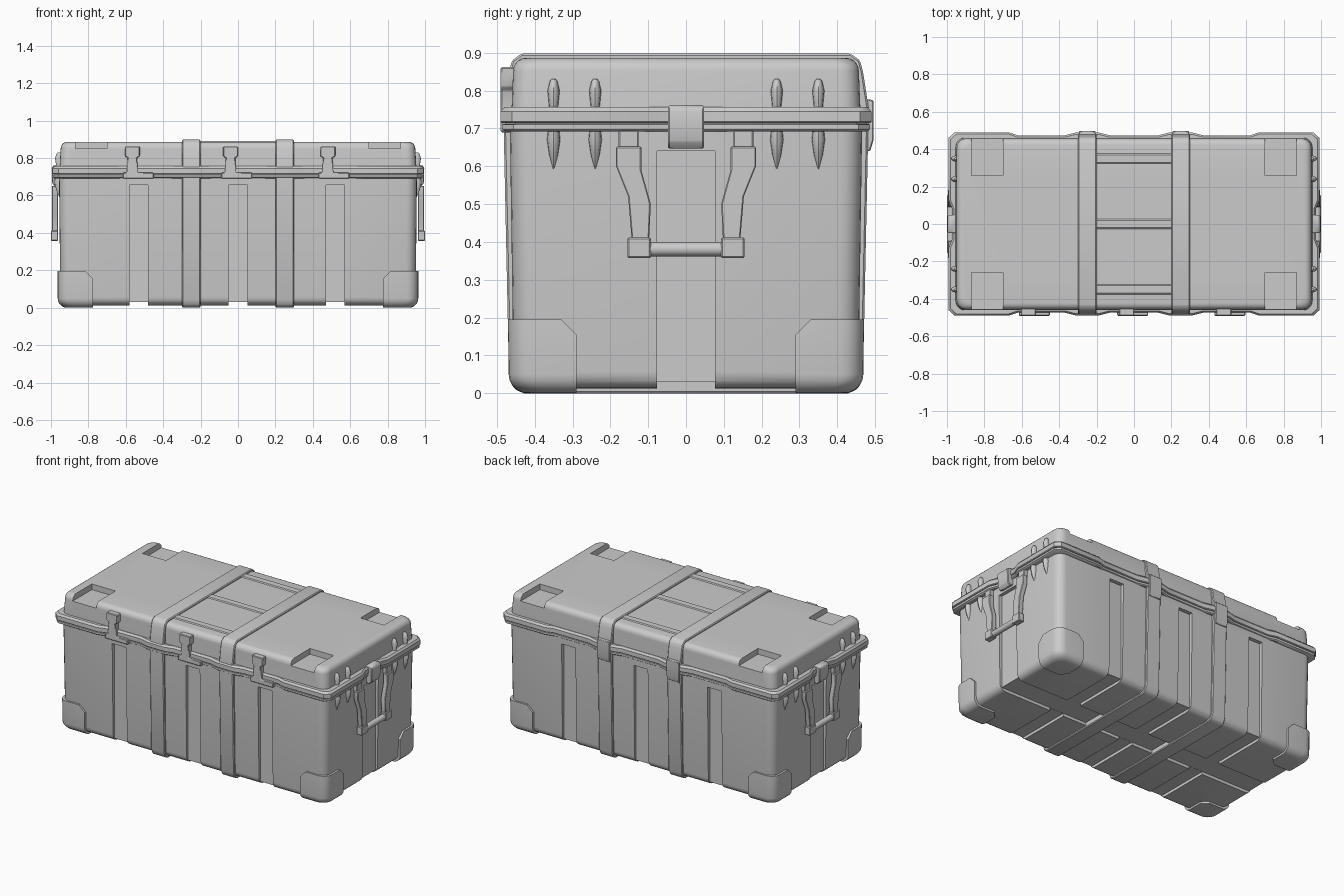
import bpy, bmesh, math
from mathutils import Vector

if "Cube" in bpy.data.objects:
    bpy.data.objects.remove(bpy.data.objects["Cube"], do_unlink=True)

GREY = (0.6, 0.6, 0.6, 1)
mat = bpy.data.materials.new("plain grey plastic")
mat.use_nodes = True
mat.diffuse_color = GREY
bsdf = mat.node_tree.nodes["Principled BSDF"]
bsdf.inputs["Base Color"].default_value = GREY
bsdf.inputs["Roughness"].default_value = 0.6


def activate(ob):
    bpy.ops.object.select_all(action='DESELECT')
    ob.select_set(True)
    bpy.context.view_layer.objects.active = ob


def smooth(ob):
    activate(ob)
    bpy.ops.object.shade_smooth_by_angle(angle=math.radians(35))


def loft(name, rings, bevel=0, segments=2):
    """Skin closed rings of points, cap both ends, optionally bevel."""
    bm = bmesh.new()
    loops = [[bm.verts.new(p) for p in ring] for ring in rings]
    n = len(loops[0])
    for lo, hi in zip(loops, loops[1:]):
        for i in range(n):
            j = (i + 1) % n
            bm.faces.new((lo[i], lo[j], hi[j], hi[i]))
    bm.faces.new(loops[0][::-1])
    bm.faces.new(loops[-1])
    bmesh.ops.recalc_face_normals(bm, faces=bm.faces)
    if bevel:
        edges = [e for e in bm.edges if e.calc_face_angle(0) > 0.5]
        bmesh.ops.bevel(bm, geom=edges, offset=bevel, segments=segments,
                        profile=0.5, affect='EDGES')
    mesh = bpy.data.meshes.new(name)
    bm.to_mesh(mesh)
    bm.free()
    mesh.materials.append(mat)
    ob = bpy.data.objects.new(name, mesh)
    bpy.context.collection.objects.link(ob)
    smooth(ob)
    return ob


def prism(name, outline, axis, start, end, bevel=0, segments=2):
    """Extrude a 2D outline along x, y or z."""
    def at(p, c):
        v = list(p)
        v.insert("xyz".index(axis), c)
        return v
    return loft(name, [[at(p, c) for p in outline] for c in (start, end)], bevel, segments)


def box(name, x, y, z, bevel=0, segments=2):
    return prism(name, [(x[0], y[0]), (x[1], y[0]), (x[1], y[1]), (x[0], y[1])],
                 "z", z[0], z[1], bevel, segments)


def round_rect(hx, hy, r, z):
    pts = []
    for k, (sx, sy) in enumerate(((1, 1), (-1, 1), (-1, -1), (1, -1))):
        for i in range(6):
            a = math.pi / 2 * (k + i / 5)
            pts.append((sx * (hx - r) + r * math.cos(a), sy * (hy - r) + r * math.sin(a), z))
    return pts


def shell(name, low, high, r, round_bottom, round_top):
    """Rounded box; low and high are (z, half x, half y)."""
    rings = []
    steps = [math.pi / 2 * i / 5 for i in range(6)]
    for (z, hx, hy), e, up in ((low, round_bottom, -1), (high, round_top, 1)):
        for a in (steps if up > 0 else steps[::-1]):
            d = e * (1 - math.cos(a))
            rings.append(round_rect(hx - d, hy - d, r, z - up * e * (1 - math.sin(a))))
            if not e:
                break
    return loft(name, rings)


def boolean(ob, cutter, operation):
    mod = ob.modifiers.new("cut", 'BOOLEAN')
    mod.operation, mod.solver, mod.object = operation, 'EXACT', cutter
    activate(ob)
    bpy.ops.object.modifier_apply(modifier=mod.name)
    bpy.data.objects.remove(cutter, do_unlink=True)
    smooth(ob)


# Tub with grooves wrapping its sides and underside
tub = shell("tub", (0.012, 0.95, 0.456), (0.72, 0.957, 0.466), 0.055, 0.045, 0)
DEEP = 0.018
for x in (-0.53, 0, 0.52):
    span = (x - 0.05, x + 0.05)
    boolean(tub, box("cut", span, (-0.6, 0.6), (-0.1, 0.012 + DEEP)), 'DIFFERENCE')
    for s in (-1, 1):
        y = sorted((s * (0.459 - DEEP), s * 0.6))
        boolean(tub, box("cut", span, y, (-0.1, 0.655)), 'DIFFERENCE')
boolean(tub, box("cut", (-1.1, 1.1), (-0.077, 0.077), (-0.1, 0.013 + DEEP)), 'DIFFERENCE')
for s in (-1, 1):
    x = sorted((s * (0.953 - DEEP), s * 1.1))
    boolean(tub, box("cut", x, (-0.077, 0.077), (-0.1, 0.64)), 'DIFFERENCE')

# Lid with open pockets at its corners
lid = shell("lid", (0.73, 0.955, 0.462), (0.887, 0.948, 0.457), 0.05, 0, 0.035)
for sx in (-1, 1):
    for sy in (-1, 1):
        boolean(lid, box("cut", sorted((sx * 0.70, sx * 0.87)), sorted((sy * 0.26, sy * 0.6)),
                         (0.85, 1)), 'DIFFERENCE')

# Low ribs across the lid centre
for i, y in enumerate((-0.35, 0, 0.35)):
    prism(f"lid_rib_{i}", [(y - 0.035, 0.88), (y - 0.02, 0.892), (y + 0.02, 0.892), (y + 0.035, 0.88)],
          "x", -0.205, 0.205)

# Bands wrapping the whole case
half = [(0.43, 0), (0.455, 0.012), (0.468, 0.045), (0.482, 0.70), (0.482, 0.76),
        (0.468, 0.85), (0.46, 0.88), (0.435, 0.898)]
band_outline = half + [(-y, z) for y, z in reversed(half)]
for side, x in (("right", -0.25), ("left", 0.25)):
    prism(f"{side}_band", band_outline, "x", x - 0.05, x + 0.05, 0.005, 1)

# Corner guards on the foot of the tub
for sx in (-1, 1):
    for sy in (-1, 1):
        guard = shell("corner_guard", (0, 0.964, 0.469), (0.4, 0.966, 0.472), 0.06, 0.05, 0)
        region = box("cut", sorted((sx * 0.775, sx * 1.3)), sorted((sy * 0.29, sy * 0.8)),
                     (-0.5, 0.195), 0.04, 1)
        boolean(guard, region, 'INTERSECT')

# Stepped rim: lid lip over tub lip
quarter = [(0.13, 0.474), (0.19, 0.489), (0.31, 0.489), (0.37, 0.474), (0.62, 0.474),
           (0.67, 0.49), (0.96, 0.49), (0.992, 0.46), (0.992, 0.13), (0.972, 0.08)]
right_side = quarter + [(x, -y) for x, y in reversed(quarter)]
rim = right_side + [(-x, -y) for x, y in right_side]


def inset(d, z):
    return [(x - math.copysign(d, x) * (abs(x) > 0.9), y - math.copysign(d, y) * (abs(y) > 0.4), z)
            for x, y in rim]


loft("lid_lip", [inset(0.004, 0.714), inset(0, 0.718), inset(0, 0.745), inset(0.01, 0.757)])
loft("tub_lip", [inset(0.012, 0.692), inset(0.004, 0.698), inset(0.004, 0.710), inset(0.008, 0.712)])
loft("lip_seal", [inset(0.012, 0.705), inset(0.012, 0.72)])

# Front latches
latch = [(-0.05, 0.69), (0.115, 0.69), (0.115, 0.722), (0.03, 0.722), (0.025, 0.80), (0.04, 0.81),
         (0.04, 0.862), (-0.04, 0.862), (-0.04, 0.81), (-0.025, 0.80), (-0.03, 0.722), (-0.05, 0.722)]
for i, c in enumerate((-0.565, -0.04, 0.48)):
    prism(f"front_latch_{i}", [(c + x, z) for x, z in latch], "y", -0.491, -0.45, 0.004, 1)

# Back hinges
for side, x in (("right", -0.25), ("left", 0.25)):
    prism(f"{side}_hinge", [(0.46, 0.64), (0.487, 0.64), (0.496, 0.67), (0.496, 0.775), (0.46, 0.78)],
          "x", x - 0.045, x + 0.045, 0.003, 1)


# Pointed fins above and below the rim
def fin(name, s, y, profile):
    rings = [[(s * 0.953 + 1.6 * r * math.cos(a), y + r * math.sin(a), z)
              for a in (math.tau * i / 12 for i in range(12))] for z, r in profile]
    loft(name, rings)


for side, s in (("right", -1), ("left", 1)):
    for y in (-0.35, -0.24, 0.24, 0.35):
        fin(f"{side}_lower_fin", s, y, ((0.59, 0.001), (0.63, 0.012), (0.67, 0.018), (0.70, 0.015)))
        fin(f"{side}_upper_fin", s, y, ((0.75, 0.011), (0.80, 0.016), (0.825, 0.010), (0.831, 0.005)))

    # End clip
    prism(f"{side}_clip", [(s * 0.94, 0.66), (s * 0.975, 0.645), (s * 0.993, 0.665),
                           (s * 0.996, 0.75), (s * 0.985, 0.762), (s * 0.94, 0.762)],
          "y", -0.047, 0.047, 0.004, 1)

    # Drop handle: hanger plates, arms, feet and grip
    for m in (-1, 1):
        out = sorted((s * 0.94, s * 0.982))
        box(f"{side}_handle_hanger", out, sorted((m * 0.125, m * 0.178)), (0.645, 0.695), 0.003, 1)
        arm = [(0.118, 0.652), (0.185, 0.652), (0.185, 0.60), (0.153, 0.52), (0.143, 0.40),
               (0.098, 0.40), (0.093, 0.50), (0.118, 0.59)]
        prism(f"{side}_handle_arm", [(m * y, z) for y, z in arm], "x", s * 0.962, s * 0.994, 0.003, 1)
        box(f"{side}_handle_foot", sorted((s * 0.962, s * 1.0)), sorted((m * 0.092, m * 0.155)),
            (0.357, 0.412), 0.004, 1)
    grip = [(s * 0.98 + 0.019 * math.cos(a), 0.381 + 0.019 * math.sin(a))
            for a in (math.tau * i / 12 for i in range(12))]
    prism(f"{side}_handle_grip", grip, "y", -0.095, 0.095)
